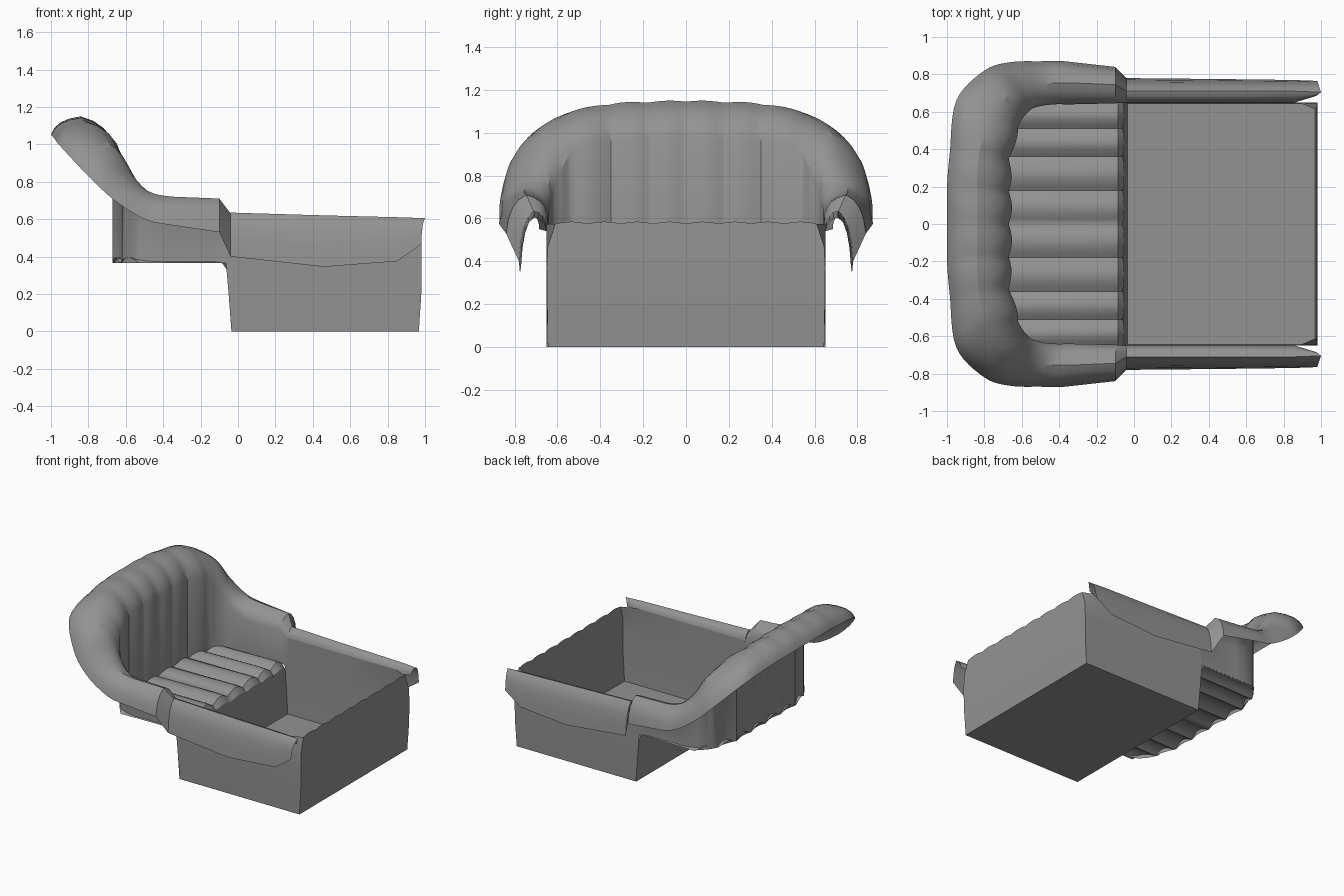
import bpy, bmesh, math
from mathutils import Vector as V

if "Cube" in bpy.data.objects:
    bpy.data.objects.remove(bpy.data.objects["Cube"])

# Dark grey upholstery
GREY = bpy.data.materials.new("dark_grey")
GREY.diffuse_color = (.29, .29, .29, 1)
GREY.use_nodes = True
GREY.node_tree.nodes["Principled BSDF"].inputs["Base Color"].default_value = GREY.diffuse_color


def loft(name, rows, angle=35):
    """Skin a grid of points on the +y half, then mirror it across y = 0."""
    bm = bmesh.new()
    grid = [[bm.verts.new(p) for p in r] for r in rows]
    for a, b in zip(grid, grid[1:]):
        for i in range(len(a) - 1):
            bm.faces.new((a[i], b[i], b[i + 1], a[i + 1]))
    bmesh.ops.remove_doubles(bm, verts=bm.verts[:], dist=1e-4)
    bmesh.ops.recalc_face_normals(bm, faces=bm.faces[:])
    me = bpy.data.meshes.new(name)
    bm.to_mesh(me)
    bm.free()
    me.materials.append(GREY)
    ob = bpy.data.objects.new(name, me)
    bpy.context.collection.objects.link(ob)
    m = ob.modifiers.new("mirror", 'MIRROR')
    m.use_axis = (False, True, False)
    bpy.ops.object.select_all(action='DESELECT')
    ob.select_set(True)
    bpy.context.view_layer.objects.active = ob
    bpy.ops.object.shade_smooth_by_angle(angle=math.radians(angle))
    return ob


def arc(a, b, corner, pull, n=4):
    """Quadratic curve from a to b bulging towards corner."""
    c = (a + b) / 2 * (1 - pull) + corner * pull
    return [a * (1 - t) ** 2 + c * 2 * t * (1 - t) + b * t * t
            for t in (i / n for i in range(n + 1))]


def roll(inner, crest, lip, pull_in=.6, pull_out=.7):
    """Rolled-over padding section: up from inner, over crest, down to lip."""
    up = arc(inner, crest, V((inner.x, inner.y, crest.z)), pull_in)
    down = arc(crest, lip, V((lip.x, lip.y, crest.z)), pull_out)
    return up + down[1:]


def catmull(p0, p1, p2, p3, t):
    return .5 * (2 * p1 + (p2 - p0) * t + (2 * p0 - 5 * p1 + 4 * p2 - p3) * t * t
                 + (3 * p1 - p0 - 3 * p2 + p3) * t ** 3)


# Backrest and arm roll: inner, crest and lip at each station from centre to arm end
stations = [
    (-.67, 0, .97, -.84, 0, 1.145, -1, 0, 1.05),
    (-.67, .175, .97, -.84, .18, 1.14, -1, .19, 1.05),
    (-.67, .35, .96, -.83, .36, 1.13, -.985, .38, 1.035),
    (-.62, .52, .92, -.78, .56, 1.085, -.95, .66, .99),
    (-.56, .605, .77, -.67, .69, .98, -.80, .82, .83),
    (-.50, .63, .69, -.58, .73, .84, -.66, .865, .70),
    (-.42, .64, .64, -.48, .75, .75, -.50, .87, .60),
    (-.33, .64, .62, -.35, .755, .72, -.37, .87, .57),
    (-.10, .645, .62, -.10, .745, .71, -.10, .84, .53),
    (-.04, .65, .56, -.04, .71, .63, -.04, .78, .40)]
S = [[V(s[i:i + 3]) for i in (0, 3, 6)] for s in stations]
mirrored = [V((p.x, -p.y, p.z)) for p in S[1]]
P = [mirrored] + S + [S[-1]]
rows = []
for k in range(len(S) - 1):
    steps = 1 if k >= 7 else 6
    for j in range(steps + (k == len(S) - 2)):
        t = j / steps
        inner, crest, lip = [catmull(*(P[k + d][q] for d in range(4)), t) for q in range(3)]
        bump = math.sin(math.pi * t) if k < 3 else 0
        inner.x += .018 * bump
        crest.z += .006 * bump
        base = V((inner.x, inner.y, .365))
        rows.append([base] + roll(inner, crest, lip))
loft("backrest_and_arms", rows, 28)

# Pleated seat, rolling over into the front panel below it
seams = [0, .18, .36, .51, .65]
rows = []
for k in range(4):
    for j in range(6 + (k == 3)):
        t = j / 6
        y = seams[k] + (seams[k + 1] - seams[k]) * t
        b = math.sin(math.pi * t)
        back = -.67 + .14 * max(0, (y - .35) / .3) ** 2
        rows.append([(back, y, .365 + .03 * b), (-.14, y, .37 + .035 * b),
                     (-.085, y, .365 + .035 * b), (-.06 + .008 * b, y, .33 + .025 * b),
                     (-.05 + .005 * b, y, .2), (-.035, y, 0)])
loft("seat", rows, 28)

# Footwell: floor, side walls and scalloped end wall
loft("footwell_floor", [[(-.035, y, 0), (.967, y, 0)] for y in (0, .645)])
side_z = (0, .2, .37, .47, .575)
side_y = (.645, .65, .65, .65, .65)
end_x = (.967, .98, .982, .98, .975)
end_y = (.645, .648, .65, .645, .61)
seat_x = (-.035, -.05, -.065, -.05, -.04)
loft("footwell_sides", [list(zip(xs, ys, side_z)) for xs, ys in (
    (seat_x, side_y), ([.45] * 5, side_y), ([.88] * 5, side_y), (end_x, end_y))])
rows = []
for i in range(25):
    f = i / 24
    lift = .01 * abs(math.sin(math.pi * f * 4))
    rows.append([(x, y * f, z + (lift if z > .5 else 0))
                 for x, y, z in zip(end_x, end_y, side_z)])
loft("footwell_end", rows)

# Side rails rolling outwards over the footwell walls
rails = [(-.04, .65, .56, -.04, .71, .635, -.04, .78, .40),
         (.46, .65, .55, .46, .71, .62, .46, .775, .345),
         (.86, .65, .54, .86, .71, .61, .85, .77, .375),
         (.975, .685, .55, 1.0, .705, .605, .98, .765, .465)]
loft("side_rail", [roll(*(V(r[i:i + 3]) for i in (0, 3, 6)), .8, .7) for r in rails])
